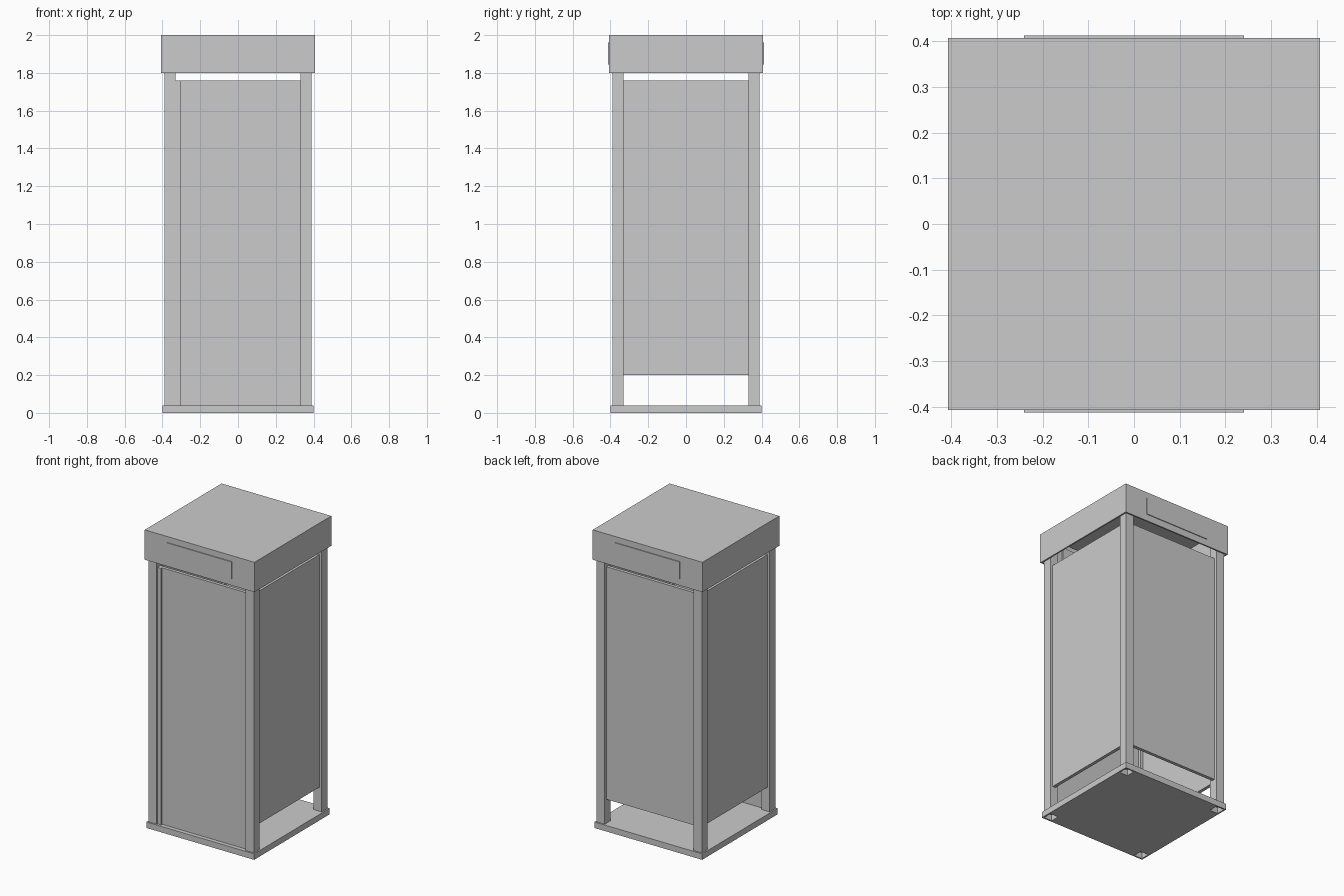
import bpy, bmesh

if "Cube" in bpy.data.objects:
    bpy.data.objects.remove(bpy.data.objects["Cube"])

# One flat grey for the whole booth
grey = bpy.data.materials.new("plain grey")
grey.diffuse_color = (0.6, 0.6, 0.6, 1)
grey.use_nodes = True
grey.node_tree.nodes["Principled BSDF"].inputs["Base Color"].default_value = grey.diffuse_color


def finish(name, bm):
    bmesh.ops.recalc_face_normals(bm, faces=bm.faces)
    me = bpy.data.meshes.new(name)
    bm.to_mesh(me)
    bm.free()
    me.materials.append(grey)
    ob = bpy.data.objects.new(name, me)
    bpy.context.collection.objects.link(ob)
    return ob


def box_bm(x0, x1, y0, y1, z0, z1):
    bm = bmesh.new()
    bmesh.ops.create_cube(bm, size=1)
    for v in bm.verts:
        v.co = (x1 if v.co.x > 0 else x0,
                y1 if v.co.y > 0 else y0,
                z1 if v.co.z > 0 else z0)
    return bm


def box(name, *dims):
    return finish(name, box_bm(*dims))


P0, P1 = 0.33, 0.39     # post inner and outer faces
BASE_TOP = 0.04
PANEL_TOP = 1.76

# Base plate with a square socket under each corner post
bm = bmesh.new()
cuts = [-0.4, -P1, -P0, P0, P1, 0.4]
grid = [[bm.verts.new((x, y, 0)) for y in cuts] for x in cuts]
for i in range(5):
    for j in range(5):
        if i in (1, 3) and j in (1, 3):
            continue
        bm.faces.new((grid[i][j], grid[i + 1][j], grid[i + 1][j + 1], grid[i][j + 1]))
ext = bmesh.ops.extrude_face_region(bm, geom=bm.faces[:], use_keep_orig=True)
for g in ext["geom"]:
    if isinstance(g, bmesh.types.BMVert):
        g.co.z = BASE_TOP
finish("base", bm)

# Corner posts, running up into the hollow roof
for sx, side in ((-1, "left"), (1, "right")):
    for sy, end in ((-1, "front"), (1, "back")):
        xs = sorted((sx * P0, sx * P1))
        ys = sorted((sy * P0, sy * P1))
        box(f"{end}_{side}_post", *xs, *ys, BASE_TOP, 1.99)

# Side and back panels, raised off the base
box("left_panel", -0.372, -0.35, -P0, P0, 0.2, PANEL_TOP)
box("right_panel", 0.35, 0.372, -P0, P0, 0.2, PANEL_TOP)
box("back_panel", -P0, P0, 0.35, 0.372, 0.2, PANEL_TOP)

# Full height door with a raised grip strip on its left edge
box("door", -0.302, P0, -0.372, -0.35, BASE_TOP, PANEL_TOP)
box("door_strip", -P0, -0.302, -0.383, -0.35, BASE_TOP, PANEL_TOP)

# Hollow roof box, open underneath
bm = box_bm(-0.407, 0.407, -0.407, 0.407, 1.8, 2.0)
bottom = [f for f in bm.faces if f.calc_center_median().z < 1.81]
bmesh.ops.delete(bm, geom=bottom, context="FACES")
roof = finish("roof", bm)
shell = roof.modifiers.new("shell", "SOLIDIFY")
shell.thickness = 0.01
shell.offset = -1
shell.use_even_offset = True

# Blank sign plates on the front and back of the roof
box("front_sign", -0.24, 0.24, -0.412, -0.39, 1.845, 1.96)
box("back_sign", -0.24, 0.24, 0.39, 0.412, 1.845, 1.96)
